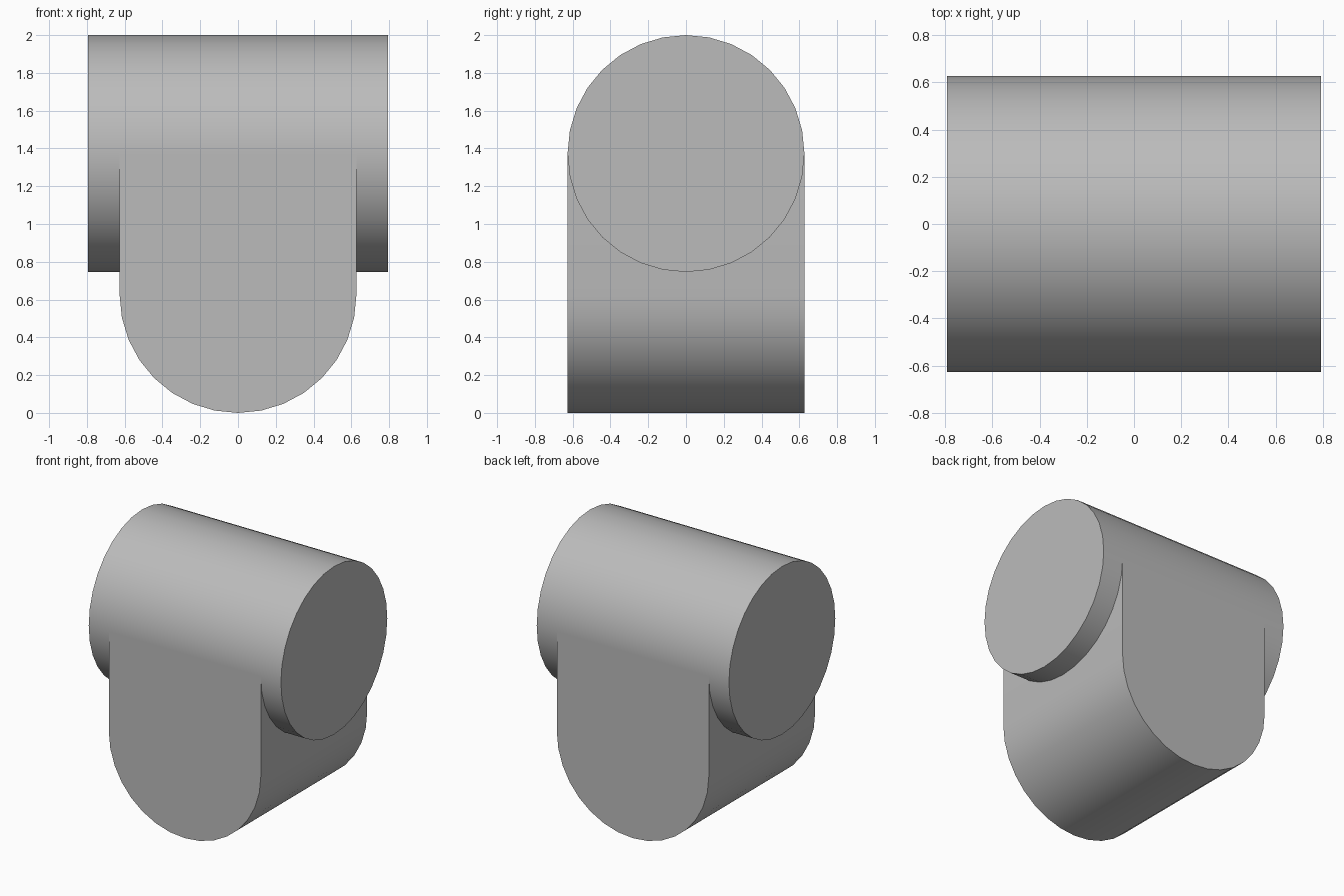
import bpy, bmesh
from math import pi, sin, cos
from mathutils import Vector

cube = bpy.data.objects.get("Cube")
if cube:
    bpy.data.objects.remove(cube, do_unlink=True)

RADIUS = 0.627
HALF_LENGTH = 0.793
AXIS_Z = 2 - RADIUS
SIDES = 32

grey = bpy.data.materials.new("plain_grey")
grey.use_nodes = True
colour = (0.5, 0.5, 0.5, 1)
grey.diffuse_color = colour
grey.node_tree.nodes["Principled BSDF"].inputs["Base Color"].default_value = colour


def extrude_profile(name, points, direction):
    """Extrude a closed outline along a direction, with smooth sides and sharp rims."""
    bm = bmesh.new()
    face = bm.faces.new([bm.verts.new(p) for p in points])
    result = bmesh.ops.extrude_face_region(bm, geom=[face], use_keep_orig=True)
    moved = [g for g in result["geom"] if isinstance(g, bmesh.types.BMVert)]
    bmesh.ops.translate(bm, verts=moved, vec=Vector(direction))
    bmesh.ops.recalc_face_normals(bm, faces=bm.faces)
    mesh = bpy.data.meshes.new(name)
    bm.to_mesh(mesh)
    bm.free()
    mesh.materials.append(grey)
    obj = bpy.data.objects.new(name, mesh)
    bpy.context.collection.objects.link(obj)
    bpy.ops.object.select_all(action="DESELECT")
    obj.select_set(True)
    bpy.context.view_layer.objects.active = obj
    bpy.ops.object.shade_smooth_by_angle(angle=pi / 6)
    return obj


def arc(steps, start=0.0):
    angles = [start + 2 * pi * i / SIDES for i in range(steps)]
    return [(RADIUS * cos(a), RADIUS * sin(a)) for a in angles]


# Horizontal cylinder across the top
extrude_profile("cross_cylinder",
                [(-HALF_LENGTH, y, AXIS_Z + z) for y, z in arc(SIDES)],
                (2 * HALF_LENGTH, 0, 0))

# Round-bottomed block whose flat sides rise to the cylinder axis
outline = [(x, -RADIUS, RADIUS + z) for x, z in arc(SIDES // 2 + 1, pi)]
outline += [(RADIUS, -RADIUS, AXIS_Z), (-RADIUS, -RADIUS, AXIS_Z)]
extrude_profile("rounded_base", outline, (0, 2 * RADIUS, 0))
